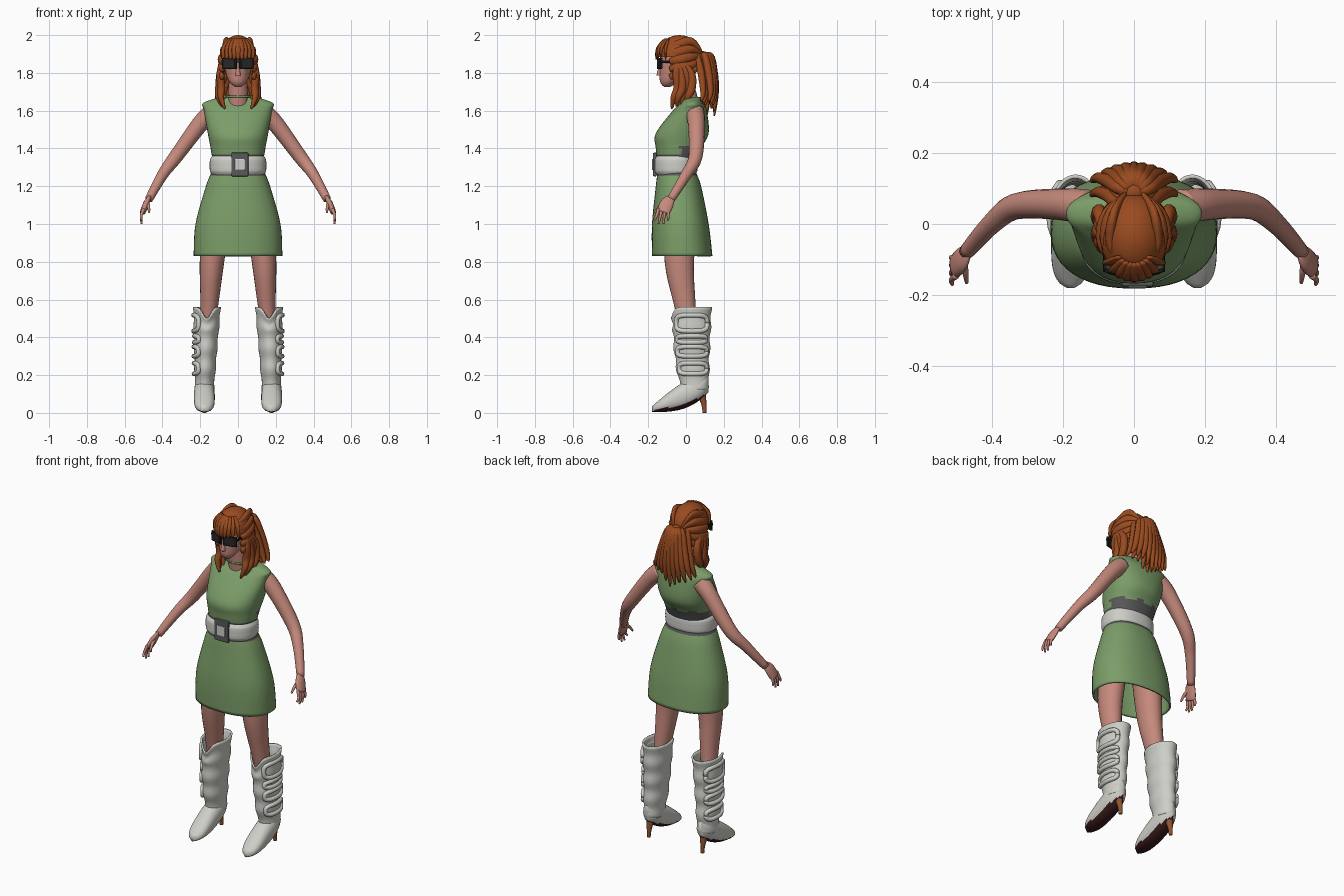
import bpy, bmesh, math, random
from mathutils import Vector, Matrix

random.seed(4)
if "Cube" in bpy.data.objects:
    bpy.data.objects.remove(bpy.data.objects["Cube"])


def material(name, *rgb):
    mat = bpy.data.materials.new(name)
    mat.use_nodes = True
    mat.diffuse_color = (*rgb, 1)
    for node in mat.node_tree.nodes:
        if node.type == 'BSDF_PRINCIPLED':
            node.inputs["Base Color"].default_value = (*rgb, 1)
    return mat


SKIN = material("skin", .56, .25, .2)
LIPS = material("lips", .42, .13, .12)
HAIR = material("auburn hair", .32, .07, .014)
GREEN = material("green cloth", .2, .34, .14)
WHITE = material("white leather", .62, .62, .58)
GREY = material("dark grey", .1, .1, .1)
BLACK = material("black frame", .01, .01, .01)
LENS = material("dark lens", .02, .02, .02)
SOLE = material("maroon sole", .04, .01, .01)
WOOD = material("brown heel", .28, .09, .03)

X, Y, Z = Vector((1, 0, 0)), Vector((0, 1, 0)), Vector((0, 0, 1))


def finish(name, bm, materials, smooth=True):
    mesh = bpy.data.meshes.new(name)
    bm.to_mesh(mesh)
    bm.free()
    for mat in materials:
        mesh.materials.append(mat)
    if smooth:
        mesh.shade_smooth()
    part = bpy.data.objects.new(name, mesh)
    bpy.context.scene.collection.objects.link(part)
    return part


def spline(rows, steps=5):
    """Smooth interpolation through rows of numbers."""
    out = []
    last = len(rows) - 1
    for i in range(last):
        near = rows[max(i - 1, 0)], rows[i], rows[i + 1], rows[min(i + 2, last)]
        for j in range(steps):
            t = j / steps
            out.append([b + t / 2 * (c - a + t * (2*a - 5*b + 4*c - d + t * (3*(b - c) + d - a)))
                        for a, b, c, d in zip(*near)])
    return out + [list(rows[last])]


def power(value, exponent):
    return math.copysign(abs(value) ** exponent, value)


def skin(name, rows, mat, frame=None, ref=Y, sides=16, square=1, caps=True,
         mirror=1, second=None, rule=None, shape=None):
    """Join rings given as x, y, z, radius, radius; mirror flips x."""
    centres = [Vector(row[:3]) for row in rows]
    bm = bmesh.new()
    rings = []
    for i, (centre, row) in enumerate(zip(centres, rows)):
        if frame:
            u, v = frame
        else:
            along = centres[min(i + 1, len(rows) - 1)] - centres[max(i - 1, 0)]
            along.normalize()
            u = (ref - along * ref.dot(along)).normalized()
            v = along.cross(u)
        ring = []
        for j in range(sides):
            angle = math.tau * j / sides
            point = (centre + u * row[3] * power(math.cos(angle), square)
                     + v * row[4] * power(math.sin(angle), square))
            if shape:
                shape(point, row)
            point.x *= mirror
            ring.append(bm.verts.new(point))
        rings.append(ring)
    for low, high in zip(rings, rings[1:]):
        for j in range(sides):
            k = (j + 1) % sides
            bm.faces.new((low[j], low[k], high[k], high[j]))
    if caps:
        bm.faces.new(rings[0])
        bm.faces.new(rings[-1])
    bmesh.ops.recalc_face_normals(bm, faces=bm.faces)
    if rule:
        for face in bm.faces:
            face.material_index = int(rule(face.calc_center_median(), face.normal))
    return finish(name, bm, [mat, second] if second else [mat])


def stack(name, rows, mat, **options):
    """Level rings on the centre line, given as z, y, width, depth."""
    rings = [(0, y, z, width, depth) for z, y, width, depth in spline(rows, 6)]
    return skin(name, rings, mat, (X, Y), sides=48, **options)


def tube(name, points, radius, mat, flat=1, **options):
    """Tube along a smooth path; radius is a function of the path from start to end."""
    path = spline(points)
    sizes = [radius(i / (len(path) - 1)) for i in range(len(path))]
    return skin(name, [(*p, r, r * flat) for p, r in zip(path, sizes)], mat, **options)


def taper(start, end):
    return lambda t: start + (end - start) * t


def lock(name, points, width, flat=.9, mirror=1):
    """Strand of hair, full in the middle and pointed at the end."""
    tube(name, points, lambda t: width * math.sin(math.pi * (.15 + .82 * t)) ** .7,
         HAIR, flat, ref=X, sides=10, mirror=mirror)


def box(name, place, size, mat, bevel=.005, turn=0):
    bm = bmesh.new()
    bmesh.ops.create_cube(bm, size=1, matrix=Matrix.Translation(place)
                          @ Matrix.Rotation(turn, 4, 'Z') @ Matrix.Diagonal((*size, 1)))
    bmesh.ops.bevel(bm, geom=bm.edges[:], offset=bevel, segments=2, profile=.5, affect='EDGES')
    finish(name, bm, [mat], False)


def ball(name, place, size, mat, remove=lambda point: False):
    bm = bmesh.new()
    bmesh.ops.create_uvsphere(bm, u_segments=32, v_segments=20, radius=1,
                              matrix=Matrix.Translation(place) @ Matrix.Diagonal((*size, 1)))
    hidden = [face for face in bm.faces if remove(face.calc_center_median())]
    bmesh.ops.delete(bm, geom=hidden, context='FACES')
    finish(name, bm, [mat])


def thicken(part):
    modifier = part.modifiers.new("thickness", 'SOLIDIFY')
    modifier.thickness = .01
    modifier.offset = -1


# Dress, with a dark ragged band around the waist
def waist_band(centre, normal):
    ragged = .03 + .012 * math.sin(centre.x * 60) if centre.y > -.03 else 0
    return 1.25 < centre.z < 1.375 + ragged


thicken(stack("dress", [
    (.83, -.02, .235, .16), (1, -.03, .225, .15), (1.2, -.04, .17, .12), (1.3, -.05, .135, .1),
    (1.4, -.04, .145, .12), (1.48, -.02, .16, .14), (1.6, .02, .18, .09), (1.64, .03, .185, .06),
    (1.67, .03, .1, .05), (1.67, .01, .07, .06)],
    GREEN, square=.88, caps=False, second=GREY, rule=waist_band))

# Belt and buckle
belt = []
for i in range(-3, 4):
    bulge = .012 * (1 - (i / 3) ** 4)
    belt.append((1.31 + i / 60, -.055, .138 + bulge, .104 + bulge))
stack("belt", belt, WHITE, square=.88, second=GREY, rule=lambda centre, normal: abs(normal.z) > .75)
box("buckle_frame", (.01, -.165, 1.315), (.09, .02, .125), GREY)
box("buckle_centre", (.01, -.17, 1.315), (.055, .02, .06), WHITE)

# Neck, head and face
tube("neck", [(0, .015, 1.62), (0, -.005, 1.72), (0, -.02, 1.8)], taper(.06, .042), SKIN, ref=X)
stack("head", [(1.724, -.1, .015, .015), (1.75, -.09, .043, .046), (1.8, -.05, .065, .09),
               (1.9, -.035, .075, .1), (1.95, -.03, .06, .085), (1.98, -.03, .02, .03)], SKIN)
tube("nose", [(0, -.13, 1.85), (0, -.14, 1.81), (0, -.142, 1.785)], taper(.007, .015), SKIN, ref=X)
ball("lips", (0, -.126, 1.764), (.02, .01, .008), LIPS)

# Sunglasses
box("glasses_bridge", (0, -.146, 1.86), (.04, .01, .012), BLACK, .002)
for side in (1, -1):
    box("glasses_rim", (side * .045, -.139, 1.85), (.08, .012, .06), BLACK, .005, side / 4)
    box("glasses_lens", (side * .045, -.143, 1.85), (.06, .009, .044), LENS, .003, side / 4)
    box("glasses_temple", (side * .083, -.075, 1.86), (.007, .12, .013), BLACK, .002)

# Hair cap, open over the face
ball("hair_cap", (0, -.035, 1.885), (.095, .12, .115), HAIR,
     lambda point: point.z < 1.885 and point.y < -.06)
ball("hair_knot", (0, .09, 1.885), (.035, .035, .03), HAIR)


# Fringe lying on the front of the cap
def on_cap(x, z):
    return x, -.035 - .125 * math.sqrt(1 - (x / .1) ** 2 - ((z - 1.885) / .12) ** 2), z


for i in range(-4, 5):
    x = i * .02
    lock("fringe_lock", [on_cap(x / 2, 1.98), on_cap(x * .9, 1.93), on_cap(x, 1.87)], .016, .5)

# Ponytail in two fanned layers
for layer in range(2):
    for i in range(-4, 5):
        fan = i / 4
        y = .15 - .04 * layer - .03 * fan * fan
        end = 1.57 + abs(fan) / 20 + random.uniform(0, .04)
        lock("ponytail_lock", [(0, .085, 1.885), (fan * .04, y - .02, 1.89), (fan * .07, y, 1.8),
                               (fan * .1, y + .01, 1.7), (fan * .12, y, end)], .022)


# Boot shaft rings, gathered into soft waves
def shaft_ring(z):
    t = (z - .12) / .44
    wave = math.cos(math.tau * 4 * t) / 250
    return (.178 - .014 * t, .03 + .02 * (1 - t) ** 4, z,
            .05 + .022 * t + wave / 2, .06 + .045 * t ** .4 + wave)


def notch(point, ring):
    front = max(0, (ring[1] - point.y) / ring[4])
    point.z -= .06 * front ** 8 * max(0, (ring[2] - .42) / .14)


# Boot foot rings from heel to toe
def foot_ring(t):
    top = .035 + .165 * math.cos(math.pi / 2 * t)
    bottom = .004 + .106 * (1 - t) ** 3
    width = .055 * math.sqrt(1 - (2 * t - 1) ** 4)
    return .178, .12 - .3 * t, (top + bottom) / 2, max(.01, width), (top - bottom) / 2


for side in (1, -1):
    # Hair swept back to the knot, and long locks beside the face
    for i in range(5):
        z = 1.79 + i / 25
        wide = 1 - max(0, z - 1.88) * 4
        lock("swept_lock", [(.08 * wide, -.085, z - .01), (.093 * wide, -.04, z),
                            (.078 * wide, .03, z + .015), (.02, .09, 1.89)], .015, 1.7, side)
    for i in range(4):
        out, y = .012 * (i % 2), -.065 + i * .025
        lock("side_lock", [(.08, -.045, 1.88), (.094, y + .015, 1.8), (.088 + out, y + .02, 1.72),
                           (.09 + out, y, 1.67), (.07 + out, y - .01, 1.61 + out)], .021, 1.1, side)

    # Arm and hand
    tube("arm", [(.135, .045, 1.59), (.2, .055, 1.53), (.33, .05, 1.355), (.4, 0, 1.26),
                 (.472, -.08, 1.13)], taper(.053, .021), SKIN, mirror=side)
    tube("palm", [(.47, -.076, 1.14), (.485, -.1, 1.11), (.505, -.12, 1.06)],
         lambda t: .02 + .017 * math.sin(2.4 * t), SKIN, .45, mirror=side)
    for i in range(4):
        root, tip = -.145 + i * .017, -.17 + i * .025
        tube("finger", [(.5, root, 1.08), (.513, (root + tip) / 2, 1.04),
                        (.51, tip, .99 + abs(i - 1.5) / 50)],
             taper(.01, .005), SKIN, sides=10, mirror=side)
    tube("thumb", [(.482, -.095, 1.115), (.474, -.135, 1.095), (.47, -.165, 1.06)],
         taper(.013, .005), SKIN, ref=X, sides=10, mirror=side)

    # Leg
    tube("leg", [(.11, -.03, 1.1), (.138, -.035, .8), (.15, -.01, .6), (.165, .02, .4)],
         taper(.08, .034), SKIN, 1.2, ref=X, sides=24, mirror=side)

    # Boot shaft, with padded rolls on the outer side
    thicken(skin("boot_shaft", [shaft_ring(.12 + .44 * i / 32) for i in range(33)], WHITE, (X, Y),
                 sides=40, caps=False, mirror=side, shape=notch))
    for height, half in ((.475, .042), (.39, .017), (.325, .025), (.235, .028)):
        x, y, z, width, depth = shaft_ring(height)
        roll = []
        for i in range(33):
            angle = math.tau * i / 32
            reach = .8 * power(math.cos(angle), .5)
            roll.append((x + width * math.sqrt(1 - reach ** 2), y + depth * reach,
                         z + half * power(math.sin(angle), .5), .013, .013))
        skin("boot_roll", roll, WHITE, ref=X, sides=10, mirror=side)

    # Boot foot with a dark sole, and the heel
    skin("boot_foot", [foot_ring(i / 24) for i in range(25)], WHITE, (X, Z), sides=28, square=.9,
         mirror=side, second=SOLE, rule=lambda centre, normal: normal.z < -.55)
    tube("boot_heel", [(.178, .078, .115), (.178, .094, .05), (.178, .098, 0)],
         lambda t: .01 + .018 * (1 - t) ** 2, WOOD, ref=X, mirror=side)
